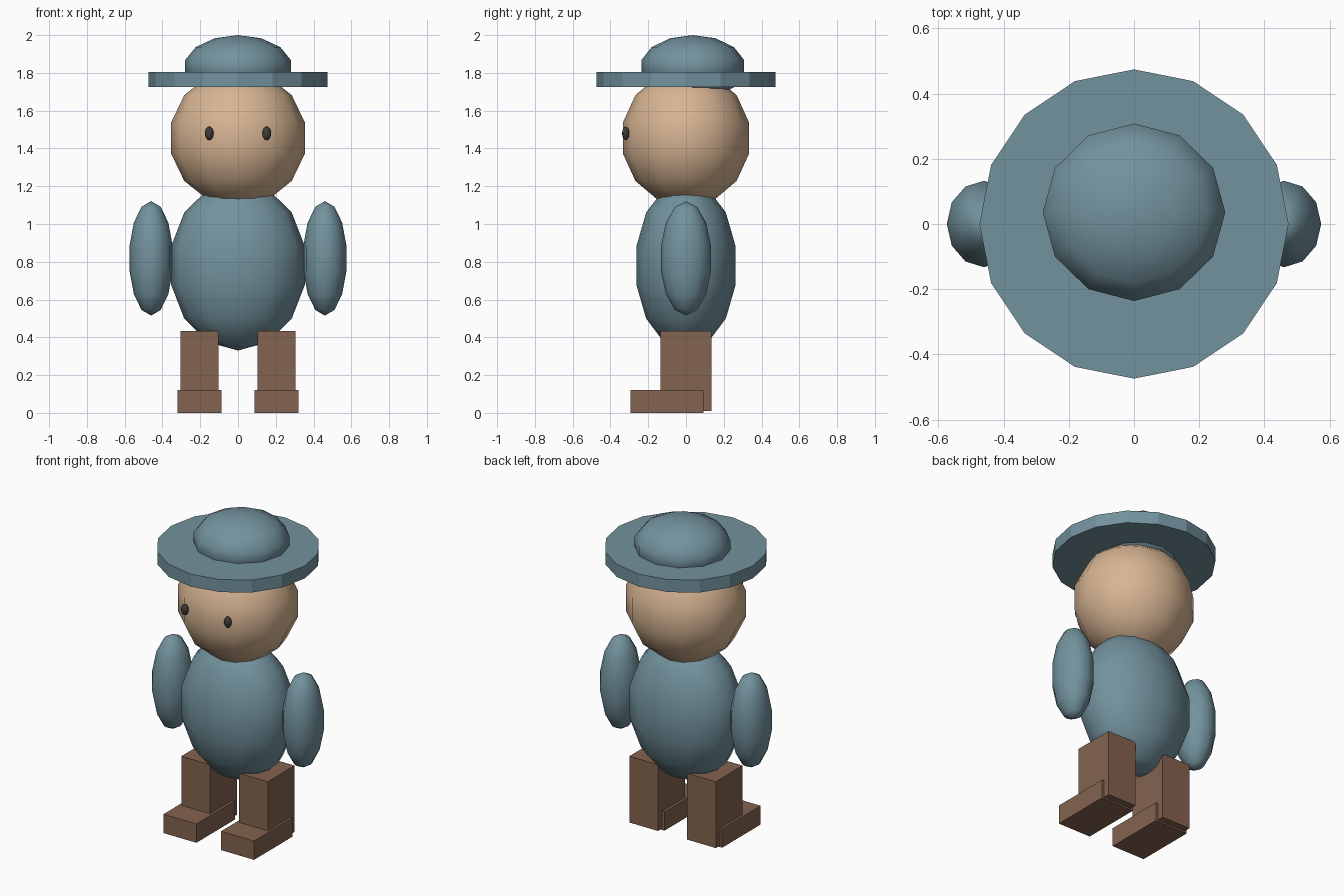
import bpy

if "Cube" in bpy.data.objects:
    bpy.data.objects.remove(bpy.data.objects["Cube"])


def material(name, rgb):
    m = bpy.data.materials.new(name)
    m.diffuse_color = (*rgb, 1)
    m.use_nodes = True
    m.node_tree.nodes["Principled BSDF"].inputs["Base Color"].default_value = m.diffuse_color
    return m


TEAL = material("teal", (0.17, 0.29, 0.34))
SKIN = material("skin", (0.68, 0.46, 0.29))
BROWN = material("brown", (0.23, 0.125, 0.08))
DARK = material("dark", (0.05, 0.045, 0.04))


def finish(name, scale, mat):
    ob = bpy.context.object
    ob.name = name
    ob.scale = scale
    bpy.ops.object.transform_apply(location=False, rotation=False, scale=True)
    ob.data.materials.append(mat)
    return ob


def ellipsoid(name, center, radii, mat):
    bpy.ops.mesh.primitive_uv_sphere_add(segments=12, ring_count=7, radius=1, location=center)
    finish(name, radii, mat)
    bpy.ops.object.shade_smooth()


def box(name, lo, hi, mat):
    center = [(a + b) / 2 for a, b in zip(lo, hi)]
    bpy.ops.mesh.primitive_cube_add(size=1, location=center)
    finish(name, [b - a for a, b in zip(lo, hi)], mat)


# Torso and head
ellipsoid("body", (0, 0, 0.78), (0.364, 0.27, 0.45), TEAL)
ellipsoid("head", (0, 0, 1.455), (0.364, 0.343, 0.364), SKIN)

# Hat: flat brim and rounded crown set slightly back
bpy.ops.mesh.primitive_cylinder_add(vertices=16, radius=0.474, depth=0.08, location=(0, 0, 1.765))
finish("hat_brim", (1, 1, 1), TEAL)
ellipsoid("hat_crown", (0, 0.036, 1.83), (0.287, 0.279, 0.17), TEAL)

# Paired parts
for side, s in (("left", 1), ("right", -1)):
    ellipsoid(side + "_arm", (s * 0.46, 0, 0.818), (0.117, 0.136, 0.303), TEAL)
    ellipsoid(side + "_eye", (s * 0.152, -0.319, 1.48), (0.023, 0.019, 0.036), DARK)
    for part, x0, x1, y0, y1, z0, z1 in (
        ("_leg", 0.103, 0.305, -0.135, 0.135, 0.01, 0.433),
        ("_foot", 0.087, 0.32, -0.295, 0.093, 0.0, 0.12),
    ):
        xs = sorted((s * x0, s * x1))
        box(side + part, (xs[0], y0, z0), (xs[1], y1, z1), BROWN)
